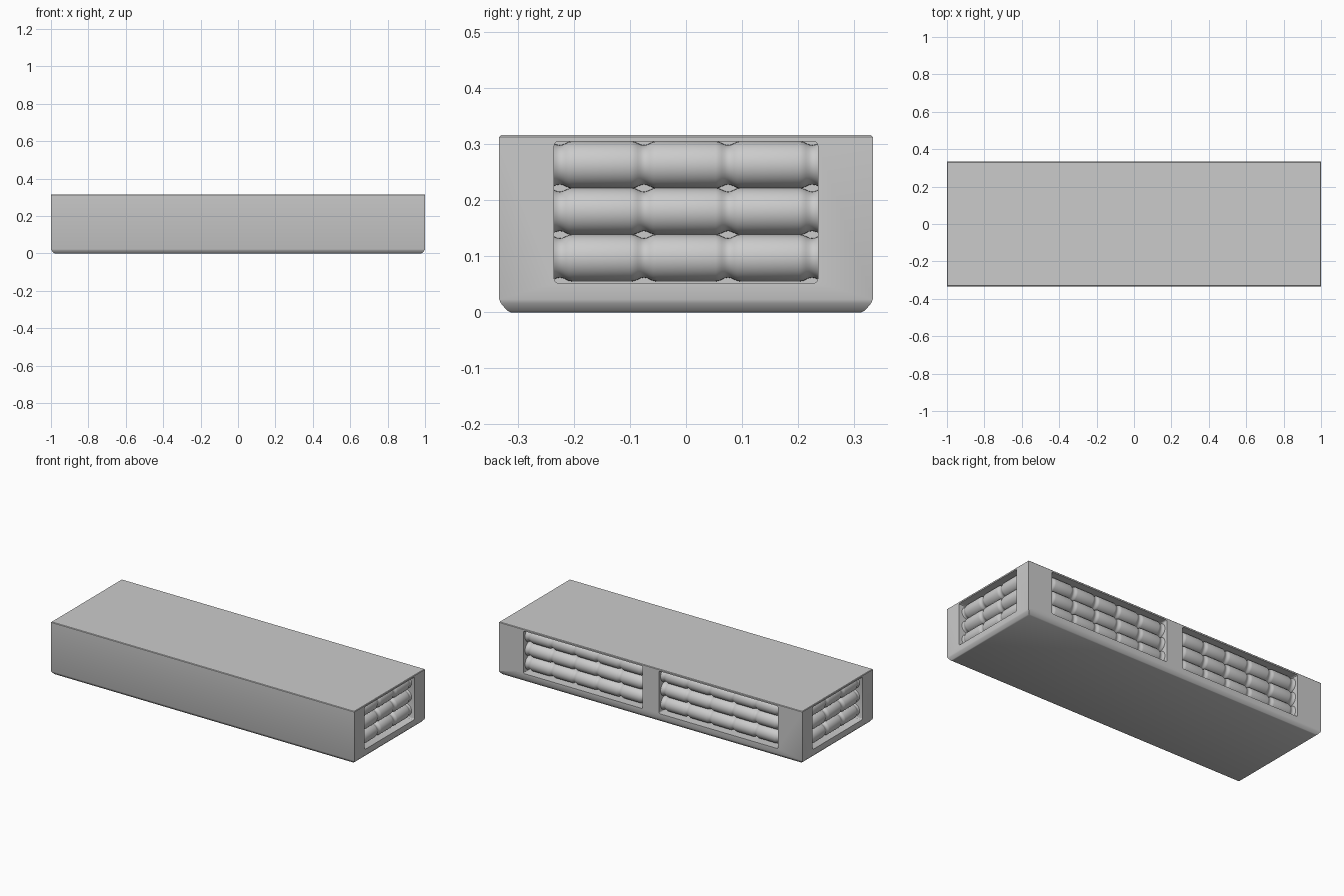
import bpy, bmesh, math
from mathutils import Matrix, Vector

cube = bpy.data.objects.get("Cube")
if cube:
    bpy.data.objects.remove(cube, do_unlink=True)

HALF_X, HALF_Y, HEIGHT = 1.0, 0.333, 0.316
WIN_LOW, WIN_HIGH = 0.052, 0.305        # window opening heights
DEPTH = 0.065                           # recess depth
ROLL_R, PINCH, PINCH_HALF, PITCH = 0.042, 0.007, 0.022, 0.15
ROLL_Z = (0.097, 0.18, 0.263)

grey = bpy.data.materials.new("plain grey")
grey.use_nodes = True
colour = (0.6, 0.6, 0.6, 1)
grey.diffuse_color = colour
grey.node_tree.nodes["Principled BSDF"].inputs["Base Color"].default_value = colour


def make_object(name, bm, angle=30):
    bmesh.ops.recalc_face_normals(bm, faces=bm.faces)
    mesh = bpy.data.meshes.new(name)
    bm.to_mesh(mesh)
    bm.free()
    mesh.materials.append(grey)
    obj = bpy.data.objects.new(name, mesh)
    bpy.context.collection.objects.link(obj)
    activate(obj)
    bpy.ops.object.shade_smooth_by_angle(angle=math.radians(angle))
    return obj


def activate(obj):
    bpy.ops.object.select_all(action='DESELECT')
    obj.select_set(True)
    bpy.context.view_layer.objects.active = obj


def skin(bm, rings):
    """Bridge a list of equal vertex rings and cap both ends."""
    n = len(rings[0])
    for a, b in zip(rings, rings[1:]):
        for i in range(n):
            j = (i + 1) % n
            bm.faces.new((a[i], a[j], b[j], b[i]))
    bm.faces.new(rings[0])
    bm.faces.new(rings[-1])


# Block with a softened bottom chamfer: (height, inset)
bm = bmesh.new()
layers = [(0, .02), (.003, .014), (.016, .003), (.023, 0), (HEIGHT - .003, 0), (HEIGHT, .003)]
skin(bm, [[bm.verts.new((sx * (HALF_X - d), sy * (HALF_Y - d), z))
           for sx, sy in ((-1, -1), (1, -1), (1, 1), (-1, 1))] for z, d in layers])
body = make_object("block_body", bm)

# Windows: name, centre on the wall, turn about z, half width, segments
# Local frame: x runs along the wall, +y points outward
windows = [
    ("left_end", (HALF_X, 0), -math.pi / 2, 0.235, 3),
    ("right_end", (-HALF_X, 0), math.pi / 2, 0.235, 3),
    ("back_left", (0.447, HALF_Y), 0, 0.393, 5),
    ("back_right", (-0.447, HALF_Y), 0, 0.393, 5),
]


def cut_window(name, place, half):
    bm = bmesh.new()
    bmesh.ops.create_cube(bm, size=1)
    bmesh.ops.scale(bm, vec=(2 * half, 2 * DEPTH, WIN_HIGH - WIN_LOW), verts=bm.verts)
    # round the four corners of the opening
    edges = [e for e in bm.edges
             if abs((e.verts[0].co - e.verts[1].co).normalized().y) > 0.9]
    bmesh.ops.bevel(bm, geom=edges, offset=0.008, segments=3, profile=0.5, affect='EDGES')
    bmesh.ops.translate(bm, vec=(0, 0, (WIN_LOW + WIN_HIGH) / 2), verts=bm.verts)
    bmesh.ops.transform(bm, matrix=place, verts=bm.verts)
    cutter = make_object(name + "_cutter", bm)
    cutter.hide_render = True
    activate(body)
    mod = body.modifiers.new("window", 'BOOLEAN')
    mod.operation, mod.solver, mod.object = 'DIFFERENCE', 'EXACT', cutter
    bpy.ops.object.modifier_apply(modifier=mod.name)
    bpy.data.objects.remove(cutter, do_unlink=True)


def add_rolls(name, place, half, count):
    # Stations along the roll, denser around each pinch
    pinches = [(i - count / 2) * PITCH for i in range(count + 1)]
    stations = {-half, half}
    for p in pinches:
        stations |= {p + PINCH_HALF * k / 4 for k in range(-4, 5)}
    bm = bmesh.new()
    for zc in ROLL_Z:
        rings = []
        for x in sorted(s for s in stations if abs(s) <= half):
            d = min(abs(x - p) for p in pinches) / PINCH_HALF
            r = ROLL_R - (PINCH * (0.5 + 0.5 * math.cos(math.pi * d)) if d < 1 else 0)
            rings.append([bm.verts.new((x, -0.058 + r * math.cos(a), zc + r * math.sin(a)))
                          for a in (math.tau * k / 32 for k in range(32))])
        skin(bm, rings)
    bmesh.ops.transform(bm, matrix=place, verts=bm.verts)
    make_object(name + "_rolls", bm, 50)


for name, (x, y), turn, half, count in windows:
    place = Matrix.Translation(Vector((x, y, 0))) @ Matrix.Rotation(turn, 4, 'Z')
    cut_window(name, place, half)
    add_rolls(name, place, half, count)

activate(body)
bpy.ops.object.shade_smooth_by_angle(angle=math.radians(30))
